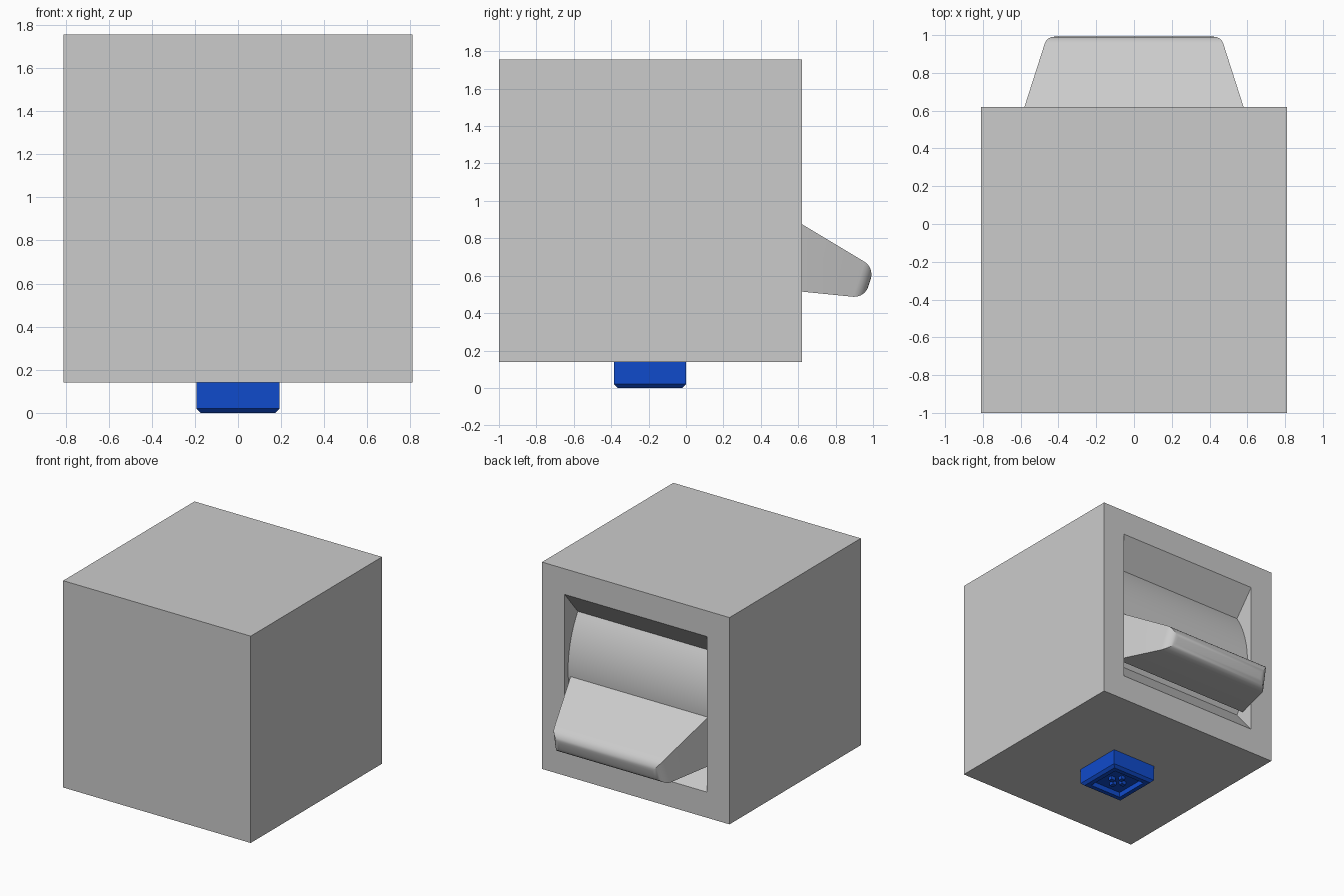
import bpy, bmesh, math
from mathutils import Matrix, Vector

if "Cube" in bpy.data.objects:
    bpy.data.objects.remove(bpy.data.objects["Cube"])


def finish(bm, name, material=None):
    bmesh.ops.recalc_face_normals(bm, faces=bm.faces)
    mesh = bpy.data.meshes.new(name)
    bm.to_mesh(mesh)
    bm.free()
    ob = bpy.data.objects.new(name, mesh)
    bpy.context.collection.objects.link(ob)
    if material:
        mesh.materials.append(material)
    return ob


def add_box(bm, lo, hi):
    lo, hi = Vector(lo), Vector(hi)
    m = Matrix.Translation((lo + hi) / 2) @ Matrix.Diagonal((*(hi - lo), 1))
    return bmesh.ops.create_cube(bm, size=1, matrix=m)["verts"]


def loft_x(bm, profile, half_width):
    """Solid from a (y, z) profile, half_width(y) wide on each side."""
    sides = [[bm.verts.new((s * half_width(y), y, z)) for y, z in profile] for s in (-1, 1)]
    n = len(profile)
    for ring in sides:
        bm.faces.new(ring)
    for i in range(n):
        j = (i + 1) % n
        bm.faces.new((sides[0][i], sides[0][j], sides[1][j], sides[1][i]))


def smooth(ob, angle):
    bpy.ops.object.select_all(action="DESELECT")
    ob.select_set(True)
    bpy.context.view_layer.objects.active = ob
    bpy.ops.object.shade_smooth_by_angle(angle=math.radians(angle))


# Housing: a cube with a rear recess whose back wall is a curved drum
bm = bmesh.new()
add_box(bm, (-0.81, -1, 0.14), (0.81, 0.62, 1.755))
housing = finish(bm, "housing")

cy, cz, radius, span = -0.19, 0.947, 0.767, math.asin(0.413 / 0.767)
arc = []
for i in range(25):
    a = span * (1 - i / 12)
    arc.append((cy + radius * math.cos(a), cz + radius * math.sin(a)))
bm = bmesh.new()
loft_x(bm, [(0.7, 1.555), (0.62, 1.555)] + arc + [(0.62, 0.34), (0.7, 0.34)], lambda y: 0.615)
cutter = finish(bm, "recess_cutter")
cutter.hide_render = True
cutter.hide_viewport = True

mod = housing.modifiers.new("recess", "BOOLEAN")
mod.operation = "DIFFERENCE"
mod.solver = "EXACT"
mod.object = cutter
bpy.context.view_layer.objects.active = housing
bpy.ops.object.modifier_apply(modifier=mod.name)
bpy.data.objects.remove(cutter)
smooth(housing, 20)

# Lever: a tapering wedge with a rounded tip
bm = bmesh.new()
loft_x(bm, [(0.53, 0.929), (1.007, 0.643), (0.955, 0.4815), (0.53, 0.524)],
       lambda y: 0.58 - 0.32 * (y - 0.62))
tip = [e for e in bm.edges if all(v.co.y > 0.9 for v in e.verts)]
bmesh.ops.bevel(bm, geom=tip, offset=0.06, segments=5, profile=0.5, affect="EDGES")
smooth(finish(bm, "lever"), 30)

# Foot: blue block with a chamfered underside and a square socket
blue = bpy.data.materials.new("blue")
blue.diffuse_color = (0.005, 0.07, 0.6, 1)
blue.use_nodes = True
blue.node_tree.nodes["Principled BSDF"].inputs["Base Color"].default_value = blue.diffuse_color
bm = bmesh.new()
add_box(bm, (-0.193, -0.385, 0), (0.193, 0, 0.14))
under = [e for e in bm.edges if all(v.co.z < 0.01 for v in e.verts)]
bmesh.ops.bevel(bm, geom=under, offset=0.02, segments=1, affect="EDGES")
bm.normal_update()
bottom = min(bm.faces, key=lambda f: f.calc_center_median().z)
bmesh.ops.inset_region(bm, faces=[bottom], thickness=0.05)
socket = bmesh.ops.extrude_face_region(bm, geom=[bottom])
bmesh.ops.delete(bm, geom=[bottom], context="FACES_ONLY")
bmesh.ops.translate(bm, vec=(0, 0, 0.04),
                    verts=[g for g in socket["geom"] if isinstance(g, bmesh.types.BMVert)])
finish(bm, "foot", blue)

# Four small ribs around the middle of the socket
bm = bmesh.new()
for k in range(4):
    verts = add_box(bm, (0.03, -0.016, 0.012), (0.07, 0.016, 0.05))
    bmesh.ops.rotate(bm, verts=verts, cent=(0, 0, 0), matrix=Matrix.Rotation(k * math.pi / 2, 3, "Z"))
    bmesh.ops.translate(bm, verts=verts, vec=(0, -0.1925, 0))
finish(bm, "socket_ribs", blue)
